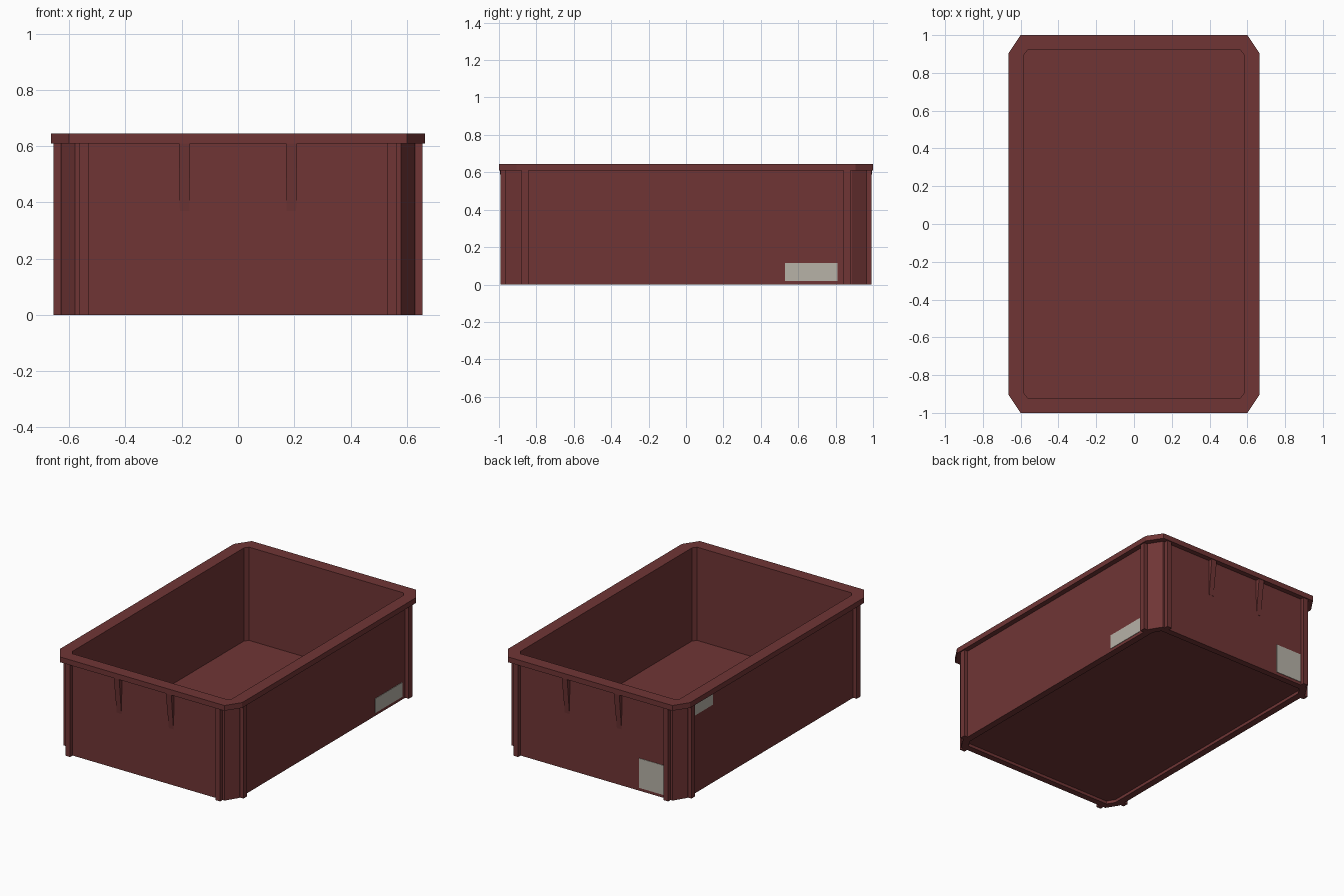
import bpy, bmesh

if "Cube" in bpy.data.objects:
    bpy.data.objects.remove(bpy.data.objects["Cube"])

def material(name, srgb):
    lin = [((c / 255 + 0.055) / 1.055) ** 2.4 for c in srgb]
    m = bpy.data.materials.new(name)
    m.diffuse_color = (*lin, 1)
    m.use_nodes = True
    m.node_tree.nodes["Principled BSDF"].inputs["Base Color"].default_value = m.diffuse_color
    return m

RED = material("dark red plastic", (112, 53, 53))
GREY = material("label grey", (183, 178, 167))

def finish(name, bm, mat):
    bmesh.ops.recalc_face_normals(bm, faces=bm.faces)
    me = bpy.data.meshes.new(name)
    bm.to_mesh(me)
    bm.free()
    me.materials.append(mat)
    ob = bpy.data.objects.new(name, me)
    bpy.context.collection.objects.link(ob)
    return ob

def ring(bm, hx, hy, cx, cy, z):
    """Chamfered rectangle loop: half sizes, chamfer sizes, height."""
    pts = [(hx - cx, -hy), (hx, cy - hy), (hx, hy - cy), (hx - cx, hy),
           (cx - hx, hy), (-hx, hy - cy), (-hx, cy - hy), (cx - hx, -hy)]
    return [bm.verts.new((x, y, z)) for x, y in pts]

def box(name, lo, hi, mat):
    bm = bmesh.new()
    bmesh.ops.create_cube(bm, size=1)
    for v in bm.verts:
        v.co = [(a + b) / 2 + c * (b - a) for a, b, c in zip(lo, hi, v.co)]
    return finish(name, bm, mat)

# Tray shell: one loft from the recessed underside, out over the rim, into the floor
bm = bmesh.new()
profile = [
    (0.585, 0.925, 0.03, 0.05, 0.02),   # underside recess
    (0.585, 0.925, 0.03, 0.05, 0.0),
    (0.630, 0.967, 0.05, 0.08, 0.0),    # outer wall
    (0.630, 0.967, 0.05, 0.08, 0.61),
    (0.664, 1.0, 0.064, 0.095, 0.61),   # rim
    (0.664, 1.0, 0.064, 0.095, 0.645),
    (0.583, 0.92, 0.02, 0.025, 0.645),  # inner wall
    (0.583, 0.92, 0.02, 0.025, 0.03),
]
rings = [ring(bm, *p) for p in profile]
for a, b in zip(rings, rings[1:]):
    for i in range(8):
        j = (i + 1) % 8
        bm.faces.new((a[i], a[j], b[j], b[i]))
bm.faces.new(rings[0])
bm.faces.new(rings[-1])
finish("tray_shell", bm, RED)

def span(s, a, b):
    return sorted((s * a, s * b))

# Vertical corner ribs, two per corner
for sx in (-1, 1):
    for sy in (-1, 1):
        for name, xr, yr in (("end_rib", (0.53, 0.565), (0.95, 0.993)),
                             ("side_rib", (0.615, 0.656), (0.843, 0.88))):
            x, y = span(sx, *xr), span(sy, *yr)
            box(name, (x[0], y[0], 0), (x[1], y[1], 0.612), RED)

# Tapered gussets under the rim on both ends
for sy in (-1, 1):
    for cx in (-0.19, 0.19):
        bm = bmesh.new()
        side = [(0.96, 0.612), (0.996, 0.612), (0.968, 0.37), (0.96, 0.37)]
        l, r = ([bm.verts.new((cx + d * (1 if z > 0.5 else 0.85), sy * y, z))
                 for y, z in side] for d in (-0.02, 0.02))
        bm.faces.new(l)
        bm.faces.new(r)
        for i in range(4):
            j = (i + 1) % 4
            bm.faces.new((l[i], l[j], r[j], r[i]))
        finish("rim_gusset", bm, RED)

# Labels as thin plates
box("right_label", (0.629, 0.53, 0.02), (0.633, 0.81, 0.115), GREY)
box("left_label", (-0.633, 0.62, 0.515), (-0.629, 0.84, 0.609), GREY)
box("back_label", (-0.525, 0.966, 0.02), (-0.335, 0.970, 0.215), GREY)
